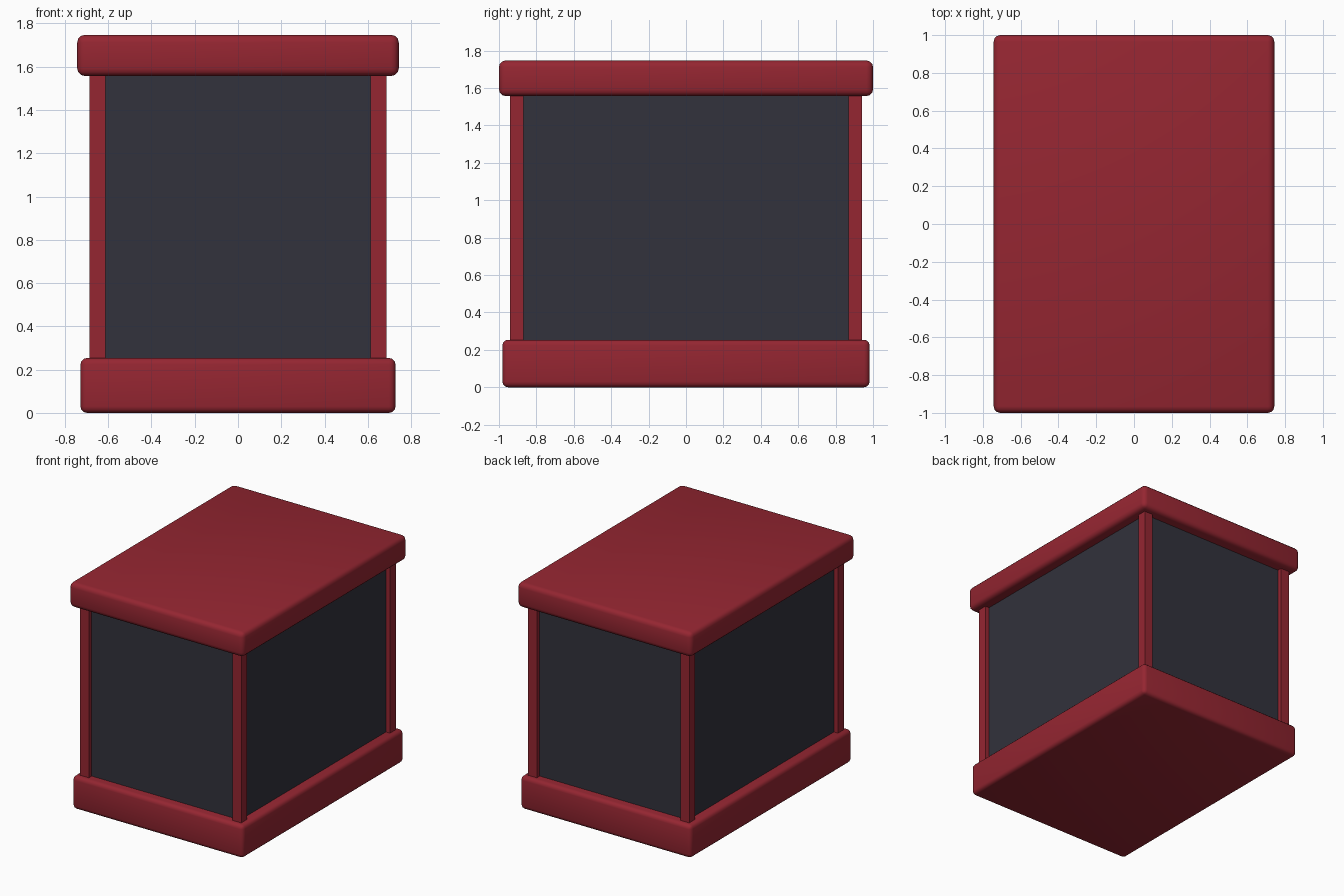
import bpy

cube = bpy.data.objects.get("Cube")
if cube:
    bpy.data.objects.remove(cube, do_unlink=True)


def make_material(name, rgb):
    mat = bpy.data.materials.new(name)
    mat.use_nodes = True
    color = (*rgb, 1.0)
    mat.diffuse_color = color
    bsdf = mat.node_tree.nodes["Principled BSDF"]
    bsdf.inputs["Base Color"].default_value = color
    bsdf.inputs["Roughness"].default_value = 0.6
    return mat


red = make_material("deep red", (0.30, 0.019, 0.031))
dark = make_material("dark slate", (0.032, 0.032, 0.045))


def box(name, half_x, half_y, z0, z1, mat, x=0.0, y=0.0, bevel=0.0):
    """Box from half sizes and a height range, with optional soft edges."""
    bpy.ops.mesh.primitive_cube_add(size=2, location=(x, y, (z0 + z1) / 2))
    obj = bpy.context.object
    obj.name = name
    obj.scale = (half_x, half_y, (z1 - z0) / 2)
    bpy.ops.object.transform_apply(location=False, rotation=False, scale=True)
    obj.data.materials.append(mat)
    if bevel:
        mod = obj.modifiers.new("Rounded edges", "BEVEL")
        mod.width = bevel
        mod.segments = 3
        bpy.ops.object.shade_smooth()
    return obj


BASE_TOP, LID_BOTTOM, HEIGHT = 0.254, 1.557, 1.747
POST_X, POST_Y = 0.687, 0.941      # outer corner of the posts
HALF_X, HALF_Y = 0.0375, 0.036     # half thickness of the posts
INSET = 0.035                      # depth of the panels behind the posts
OVERLAP = 0.03                     # posts and panels sink into the slabs

# Rounded slabs
box("base_slab", 0.728, 0.982, 0, BASE_TOP, red, bevel=0.03)
box("top_slab", 0.743, 1.0, LID_BOTTOM, HEIGHT, red, bevel=0.035)

# Recessed dark walls
z0, z1 = BASE_TOP - OVERLAP, LID_BOTTOM + OVERLAP
box("wall_panels", POST_X - INSET, POST_Y - INSET, z0, z1, dark)

# Corner posts
for side, sx in (("left", 1), ("right", -1)):
    for end, sy in (("front", -1), ("back", 1)):
        box(f"{end}_{side}_post", HALF_X, HALF_Y, z0, z1, red,
            x=sx * (POST_X - HALF_X), y=sy * (POST_Y - HALF_Y))
